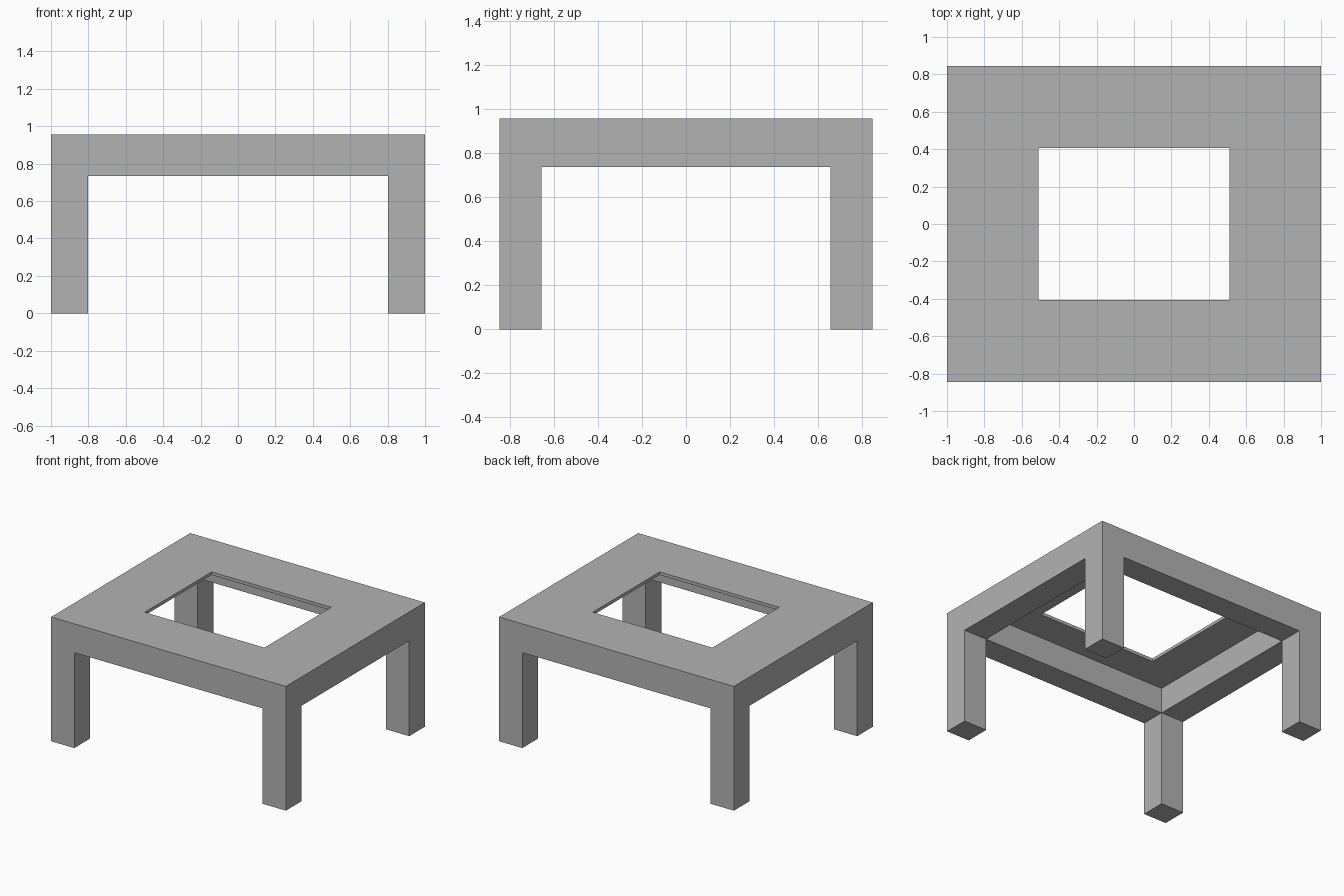
import bpy
import bmesh
from mathutils import Matrix

old = bpy.data.objects.get("Cube")
if old:
    bpy.data.objects.remove(old, do_unlink=True)

# Overall half sizes and the main measurements
HALF_X, HALF_Y, HEIGHT = 1.0, 0.846, 0.957
INNER_X, INNER_Y = 0.803, 0.656      # inner faces of legs and apron
APRON_Z, PLATE_Z = 0.735, 0.933      # undersides of apron and top plate
HOLE_X, HOLE_Y = 0.51, 0.407
OUT = 0.3                            # cutter overshoot

grey = bpy.data.materials.new("plain grey")
grey.use_nodes = True
colour = (0.45, 0.45, 0.45, 1)
grey.diffuse_color = colour
grey.node_tree.nodes["Principled BSDF"].inputs["Base Color"].default_value = colour


def box(name, half_x, half_y, bottom, top):
    """Box centred on x and y, spanning bottom to top."""
    bm = bmesh.new()
    place = Matrix.Translation((0, 0, (bottom + top) / 2))
    size = Matrix.Diagonal((half_x * 2, half_y * 2, top - bottom, 1))
    bmesh.ops.create_cube(bm, size=1, matrix=place @ size)
    mesh = bpy.data.meshes.new(name)
    bm.to_mesh(mesh)
    bm.free()
    mesh.materials.append(grey)
    obj = bpy.data.objects.new(name, mesh)
    bpy.context.collection.objects.link(obj)
    return obj


# Solid block that becomes the table frame
table = box("table_frame", HALF_X, HALF_Y, 0, HEIGHT)

# Openings between the legs, the hollow under the top, and the top opening
cutters = [
    box("front_back_opening_cutter", INNER_X, HALF_Y + OUT, -OUT, APRON_Z),
    box("side_opening_cutter", HALF_X + OUT, INNER_Y, -OUT, APRON_Z),
    box("underside_hollow_cutter", INNER_X, INNER_Y, -OUT, PLATE_Z),
    box("top_opening_cutter", HOLE_X, HOLE_Y, -OUT, HEIGHT + OUT),
]
for cutter in cutters:
    cutter.hide_render = True
    cutter.hide_viewport = True
    cutter.display_type = 'WIRE'
    cut = table.modifiers.new(cutter.name, 'BOOLEAN')
    cut.operation = 'DIFFERENCE'
    cut.solver = 'EXACT'
    cut.object = cutter
